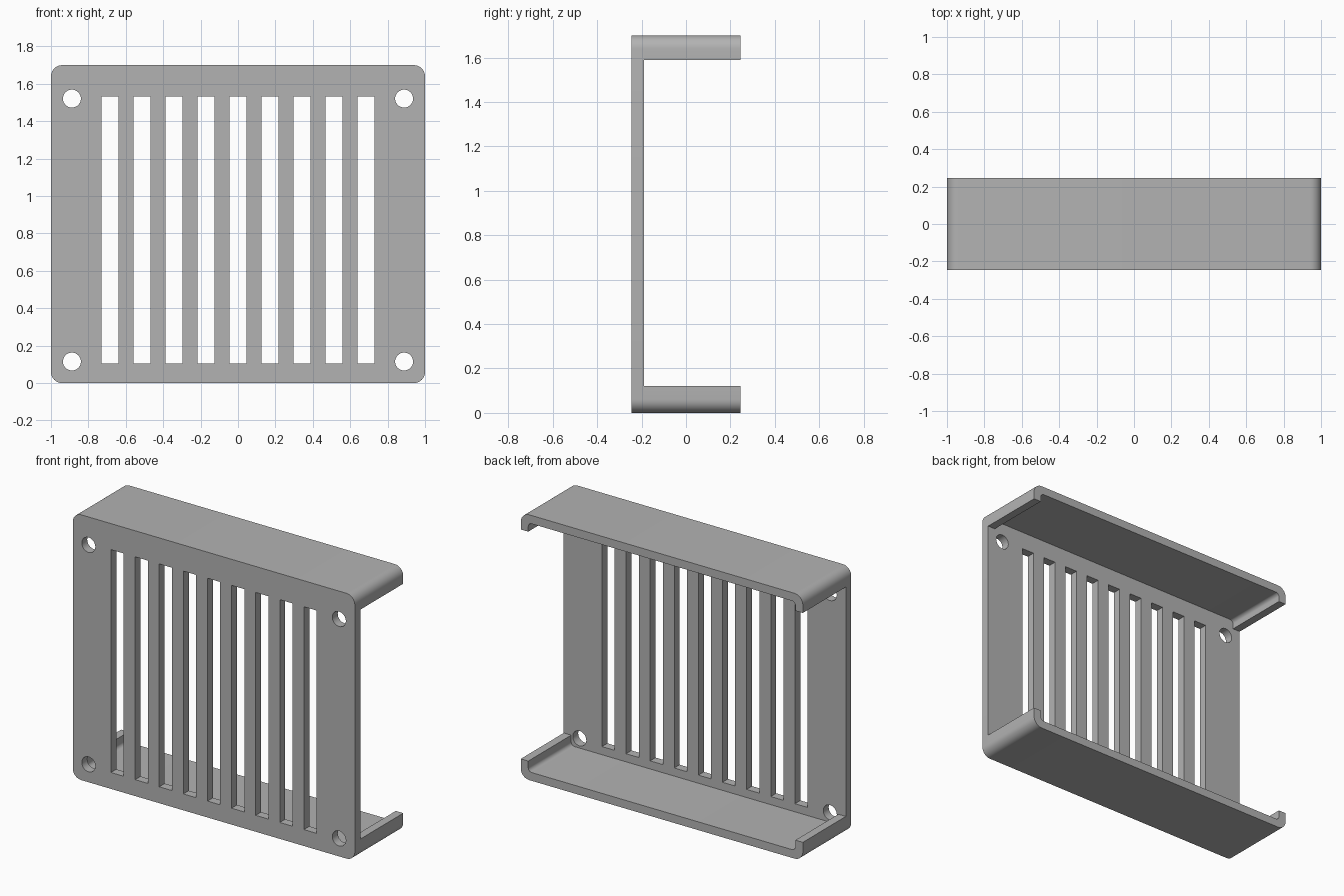
import bpy
from math import cos, sin, pi

if "Cube" in bpy.data.objects:
    bpy.data.objects.remove(bpy.data.objects["Cube"])

HEIGHT = 1.70
FRONT, PLATE_BACK, BACK = -0.245, -0.19, 0.245
WALL = 0.053
OUTER_R, INNER_R = 0.06, 0.025

grey = bpy.data.materials.new("grey")
grey.use_nodes = True
colour = (0.45, 0.45, 0.45, 1)
grey.diffuse_color = colour
grey.node_tree.nodes["Principled BSDF"].inputs["Base Color"].default_value = colour


def arc(cx, cz, r, start, end, steps=8):
    """Points on an arc, angles in quarter turns."""
    angles = [(start + (end - start) * i / steps) * pi / 2 for i in range(steps + 1)]
    return [(cx + r * cos(a), cz + r * sin(a)) for a in angles]


def rect(x0, x1, z0, z1):
    return [(x0, z0), (x1, z0), (x1, z1), (x0, z1)]


def extrude_outlines(name, outlines, y0, y1):
    """Fill outlines in the xz plane (inner ones become holes) and extrude along y."""
    curve = bpy.data.curves.new(name, 'CURVE')
    curve.dimensions = '2D'
    curve.fill_mode = 'BOTH'
    curve.extrude = (y1 - y0) / 2
    for points in outlines:
        spline = curve.splines.new('POLY')
        spline.points.add(len(points) - 1)
        for point, (x, z) in zip(spline.points, points):
            point.co = (x, z, 0, 1)
        spline.use_cyclic_u = True
    obj = bpy.data.objects.new(name, curve)
    bpy.context.collection.objects.link(obj)
    obj.location.y = (y0 + y1) / 2
    obj.rotation_euler.x = pi / 2
    curve.materials.append(grey)
    bpy.ops.object.select_all(action='DESELECT')
    obj.select_set(True)
    bpy.context.view_layer.objects.active = obj
    bpy.ops.object.convert(target='MESH')
    bpy.ops.object.shade_smooth_by_angle(angle=pi / 6)
    return obj


# Front plate: rounded outline, vertical slots and four screw holes
r = OUTER_R
plate = (arc(1 - r, r, r, -1, 0) + arc(1 - r, HEIGHT - r, r, 0, 1)
         + arc(r - 1, HEIGHT - r, r, 1, 2) + arc(r - 1, r, r, 2, 3))
slots = [rect(i * 0.171 - 0.045, i * 0.171 + 0.045, 0.105, 1.533) for i in range(-4, 5)]
holes = [arc(x, z, 0.048, 0, 4, 32)[:-1] for x in (-0.888, 0.888) for z in (0.115, 1.521)]
extrude_outlines("front_plate", [plate] + slots + holes, FRONT, PLATE_BACK)


# Shallow channel flanges along the bottom and top edges
def channel(lip):
    q = WALL + INNER_R
    half = ([(0, 0)] + arc(1 - r, r, r, -1, 0) + [(1, lip), (1 - WALL, lip)]
            + arc(1 - q, q, INNER_R, 0, -1) + [(0, WALL)])
    return half + [(-x, z) for x, z in reversed(half[1:-1])]


extrude_outlines("bottom_flange", [channel(0.12)], PLATE_BACK, BACK)
top = [(x, HEIGHT - z) for x, z in channel(0.11)]
extrude_outlines("top_flange", [top], PLATE_BACK, BACK)
